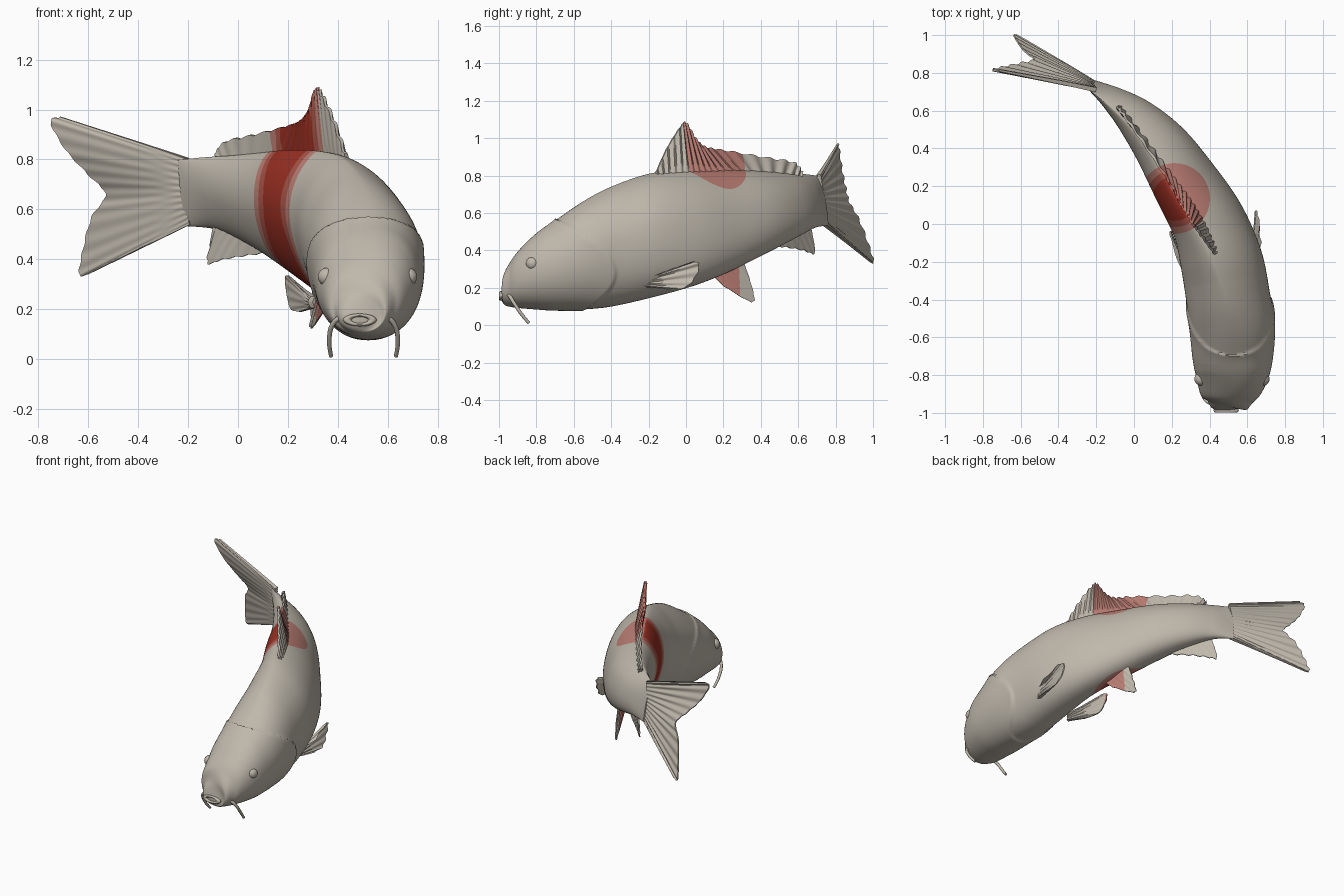
import bpy
import bmesh
from math import sin, cos, pi, radians, exp, copysign
from mathutils import Vector

if "Cube" in bpy.data.objects:
    bpy.data.objects.remove(bpy.data.objects["Cube"])


def material(name, colour):
    mat = bpy.data.materials.new(name)
    mat.use_nodes = True
    mat.diffuse_color = (*colour, 1)
    mat.node_tree.nodes["Principled BSDF"].inputs["Base Color"].default_value = (*colour, 1)
    return mat


MATERIALS = [
    material("stone grey", (.52, .48, .41)),
    material("pale red", (.50, .21, .175)),
    material("medium red", (.40, .09, .065)),
    material("deep red", (.33, .03, .017)),
]
SPOT = Vector((.215, .135))
PALE, MEDIUM, DEEP = .187, .152, .118


def spot_distance(point):
    return (point.xy - SPOT).length


def paint_spot(bm, left):
    """Concentric red rings around an upright axis, deeper on the right flank."""
    for radius in (PALE, MEDIUM, DEEP):
        cuts = []
        for edge in list(bm.edges):
            a, b = (spot_distance(v.co) - radius for v in edge.verts)
            if a * b < 0 and min(abs(a), abs(b)) > 1e-5:
                cuts.append(bmesh.utils.edge_split(edge, edge.verts[0], a / (a - b))[1])
        if cuts:
            bmesh.ops.connect_verts(bm, verts=cuts)
    bm.normal_update()
    for face in bm.faces:
        distance = spot_distance(face.calc_center_median())
        if distance < PALE:
            flank = face.normal.dot(left) < 0
            face.material_index = 1 + flank * ((distance < MEDIUM) + (distance < DEEP))


def smooth(obj, angle=35):
    bpy.ops.object.select_all(action='DESELECT')
    obj.select_set(True)
    bpy.context.view_layer.objects.active = obj
    bpy.ops.object.shade_smooth_by_angle(angle=radians(angle))


def finish(name, bm, left=None):
    bmesh.ops.recalc_face_normals(bm, faces=bm.faces)
    if left:
        paint_spot(bm, left)
    mesh = bpy.data.meshes.new(name)
    bm.to_mesh(mesh)
    bm.free()
    for mat in (MATERIALS if left else MATERIALS[:1]):
        mesh.materials.append(mat)
    obj = bpy.data.objects.new(name, mesh)
    bpy.context.collection.objects.link(obj)
    smooth(obj)


def sample(keys, t):
    """Point at t (0 to 1) on a smooth path through the keys."""
    last = len(keys) - 1
    i = min(int(t * last), last - 1)
    f = t * last - i
    a, b, c, d = (Vector(keys[min(max(k, 0), last)]) for k in range(i - 1, i + 3))
    return b + ((c - a) * f + (a * 2 - b * 5 + c * 4 - d) * f ** 2
                + (b * 3 - a - c * 3 + d) * f ** 3) / 2


def loft(name, rings, left=None):
    bm = bmesh.new()
    loops = [[bm.verts.new(p) for p in ring] for ring in rings]
    for a, b in zip(loops, loops[1:]):
        for k in range(len(a)):
            n = (k + 1) % len(a)
            bm.faces.new((a[k], a[n], b[n], b[k]))
    bm.faces.new(loops[0])
    bm.faces.new(loops[-1])
    finish(name, bm, left)


# Body stations: x, y, half width, top, bottom, roll in degrees
STATIONS = [
    (.49, -.985, .045, .18, .13, 0), (.49, -.97, .09, .25, .11, 0),
    (.495, -.945, .122, .325, .1, 0), (.50, -.9, .157, .39, .093, 0),
    (.515, -.8, .195, .49, .085, 0), (.522, -.7, .214, .56, .08, 0),
    (.52, -.55, .225, .662, .085, 0), (.50, -.4, .222, .74, .1, 3),
    (.463, -.2, .215, .81, .145, 8), (.395, 0, .188, .842, .2, 14),
    (.278, .2, .165, .852, .28, 18), (.15, .4, .141, .838, .38, 18),
    (.02, .55, .104, .825, .46, 18), (-.105, .655, .06, .815, .515, 16),
    (-.222, .733, .016, .802, .53, 12),
]


def gill_swell(y, z):
    """Raised rim of the head in front of the curved gill seam."""
    if z > .28:
        seam = -.37 - .31 * ((z - .28) / .28) ** 2
    else:
        seam = -.37 - .1 * ((.28 - z) / .15) ** 2
    ahead = max(0, seam - y)
    return .011 * min(1, ahead / .014) * exp(-ahead / .09)


def body_ring(t, count=96):
    x, y, half_width, top, bottom, roll = sample(STATIONS, t)
    ahead = sample(STATIONS, min(t + .01, 1)) - sample(STATIONS, max(t - .01, 0))
    side = Vector((ahead[1], -ahead[0], 0)).normalized()
    up = Vector((0, 0, 1))
    r = radians(roll)
    lean_side, lean_up = side * cos(r) + up * sin(r), up * cos(r) - side * sin(r)
    centre = Vector((x, y, (top + bottom) / 2))
    peak = .88 + .5 * min(1, max(0, (y + .75) / .45))
    ring = []
    for k in range(count):
        c, s = cos(2 * pi * k / count), sin(2 * pi * k / count)
        out = (lean_side * half_width * copysign(abs(c) ** (peak if s > 0 else .9), c)
               + lean_up * (top - bottom) / 2 * copysign(abs(s) ** .96, s))
        point = centre + out
        ring.append(point + out.normalized() * gill_swell(point.y, point.z))
    return ring


RINGS = 240
loft("body", [body_ring(i / RINGS) for i in range(RINGS + 1)], Vector((.9, .4, 0)))


def fin(name, base, tip, rays, thick=.009, ragged=.004):
    """Ribbed closed blade spanning from a base path to a tip path."""
    across, along = rays * 8, 16
    spread = sum((sample(tip, k / 8) - sample(base, k / 8) for k in range(9)), Vector((0, 0, 0)))
    run = Vector(base[-1]) - Vector(base[0])
    normal = run.cross(spread).normalized()
    rings = []
    for i in range(across + 1):
        u = i / across
        rib = cos(2 * pi * rays * u)
        root, end = sample(base, u), sample(tip, u)
        end += (end - root).normalized() * ragged * rib
        front, back = [], []
        for j in range(along + 1):
            v = j / along
            wave = normal * thick * .2 * rib * min(1, v * 3)
            half = normal * thick * (1 - .6 * v) * (.85 + .15 * rib)
            point = root.lerp(end, v) + wave
            front.append(point + half)
            back.append(point - half)
        rings.append(front + back[::-1])
    loft(name, rings, normal if normal.x > 0 else -normal)


# Dorsal fin
fin("dorsal_fin",
    [(.435, -.15, .77), (.365, 0, .79), (.26, .17, .8), (.093, .4, .78), (-.075, .61, .78)],
    [(.43, -.16, .82), (.385, -.1, .95), (.335, -.03, 1.06), (.31, 0, 1.08),
     (.285, .05, 1.0), (.25, .1, .955), (.2, .2, .935), (.07, .4, .9),
     (-.05, .57, .87), (-.09, .62, .82)], 20, .019)

# Forked tail fin
fin("tail_fin",
    [(-.2, .71, .805), (-.215, .73, .67), (-.19, .735, .54)],
    [(-.71, .81, .97), (-.75, .815, .95), (-.69, .83, .84), (-.6, .85, .74),
     (-.53, .87, .66), (-.585, .92, .57), (-.62, .97, .44), (-.635, 1, .34),
     (-.6, .985, .34)], 13, .013)

# Anal fin
fin("anal_fin",
    [(.11, .47, .46), (.01, .57, .52), (-.09, .66, .55)],
    [(.11, .47, .425), (.03, .55, .415), (-.06, .63, .4), (-.12, .685, .385),
     (-.11, .68, .46)], 7)

# Pelvic fin
fin("pelvic_fin",
    [(.365, .12, .29), (.35, .2, .34), (.32, .29, .38)],
    [(.355, .2, .21), (.305, .325, .135), (.29, .365, .135),
     (.3, .345, .23), (.305, .315, .32)], 6)

# Pectoral fins; the right one spreads wider and sits further forward
fin("left_pectoral_fin",
    [(.62, -.225, .25), (.63, -.235, .23), (.62, -.225, .205)],
    [(.668, -.1, .285), (.655, .035, .34), (.645, .07, .318),
     (.648, .045, .25), (.66, -.01, .2), (.655, -.1, .192)], 6, .012)
fin("right_pectoral_fin",
    [(.3, -.31, .25), (.29, -.32, .23), (.3, -.31, .205)],
    [(.235, -.2, .3), (.197, -.07, .335), (.192, -.04, .31),
     (.2, -.06, .25), (.215, -.1, .2), (.25, -.2, .19)], 6, .012)


def ball(name, location, radius):
    bm = bmesh.new()
    bmesh.ops.create_uvsphere(bm, u_segments=24, v_segments=16, radius=radius)
    bmesh.ops.translate(bm, verts=bm.verts, vec=location)
    finish(name, bm)


def tube(name, points, radius, taper=1):
    rings = []
    steps = 30
    for i in range(steps + 1):
        t = i / steps
        ahead = sample(points, min(t + .02, 1)) - sample(points, max(t - .02, 0))
        turn = ahead.to_track_quat('Z', 'Y')
        size = radius * (1 + (taper - 1) * t)
        rings.append([sample(points, t) + turn @ Vector((cos(a) * size, sin(a) * size, 0))
                      for a in (2 * pi * k / 12 for k in range(12))])
    loft(name, rings)


# Eyes, nostrils and barbels on both sides of the head
for label, side in (("left", 1), ("right", -1)):
    ball(label + "_eye", (.519 + side * .163, -.82, .33), .036)
    ball(label + "_nostril", (.5 + side * .098, -.905, .305), .02)
    tube(label + "_barbel",
         [(.503 + side * x, y, z) for x, y, z in
          ((.06, -.955, .165), (.105, -.945, .16), (.132, -.92, .12),
           (.137, -.88, .06), (.13, -.84, .012))], .011, .75)

# Lips
bpy.ops.mesh.primitive_torus_add(major_radius=.05, minor_radius=.017, major_segments=40,
                                 minor_segments=14, location=(.488, -.986, .157),
                                 rotation=(pi / 2, 0, 0))
lips = bpy.context.object
lips.name = "lips"
lips.scale = (1, .38, .8)
lips.data.materials.append(MATERIALS[0])
smooth(lips)
